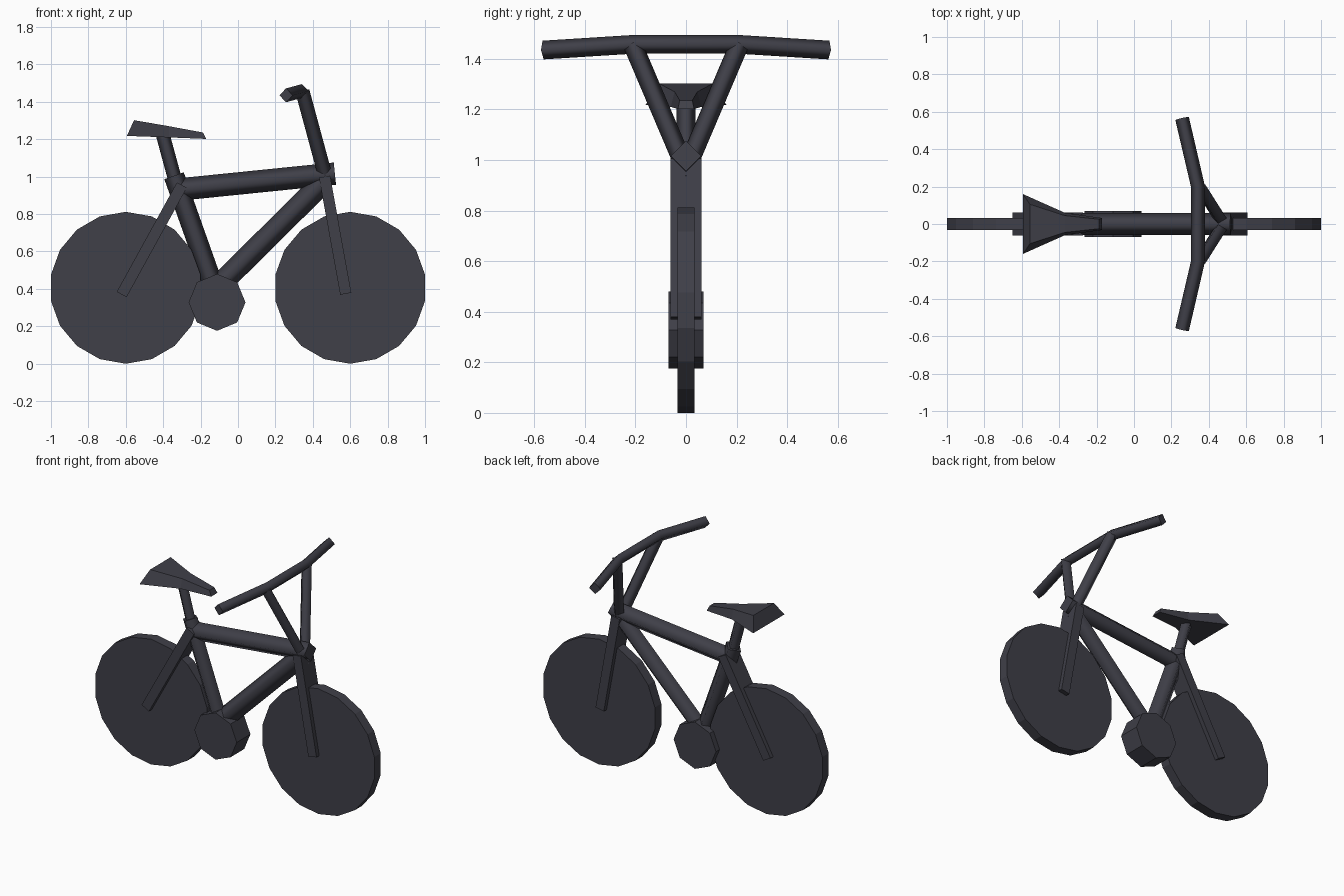
import bpy, bmesh, math
from mathutils import Vector

if "Cube" in bpy.data.objects:
    bpy.data.objects.remove(bpy.data.objects["Cube"])

mat = bpy.data.materials.new("dark_grey")
mat.diffuse_color = (0.05, 0.05, 0.065, 1)
mat.use_nodes = True
mat.node_tree.nodes["Principled BSDF"].inputs["Base Color"].default_value = mat.diffuse_color


def finish(name, bm, smooth_sides=False):
    bmesh.ops.recalc_face_normals(bm, faces=bm.faces)
    me = bpy.data.meshes.new(name)
    bm.to_mesh(me)
    bm.free()
    me.materials.append(mat)
    ob = bpy.data.objects.new(name, me)
    bpy.context.collection.objects.link(ob)
    return ob


def loft(name, rings, smooth=False):
    """Skin equal-sized point rings and cap both ends."""
    bm = bmesh.new()
    vs = [[bm.verts.new(p) for p in r] for r in rings]
    n = len(rings[0])
    for a, b in zip(vs, vs[1:]):
        for i in range(n):
            j = (i + 1) % n
            bm.faces.new((a[i], a[j], b[j], b[i])).smooth = smooth
    bm.faces.new(vs[0][::-1])
    bm.faces.new(vs[-1])
    return finish(name, bm)


def tube(name, path, r, side=(0, 1, 0)):
    """Four-sided tube with mitred bends, one corner pointing sideways."""
    pts = [Vector(p) for p in path]
    rings = []
    for i, p in enumerate(pts):
        t = (pts[min(i + 1, len(pts) - 1)] - pts[max(i - 1, 0)]).normalized()
        s = Vector(side)
        s = (s - t * s.dot(t)).normalized()
        u = t.cross(s)
        rings.append([p + s * r, p + u * r, p - s * r, p - u * r])
    return loft(name, rings, True)


def disc(name, x, z, r, half, n):
    rings = [[(x + r * math.sin(2 * math.pi * i / n), y,
               z + r * math.cos(2 * math.pi * i / n)) for i in range(n)]
             for y in (-half, half)]
    return loft(name, rings)


def slab(name, a, b, w, half):
    """Flat bar between two (x, z) points, w wide and 2*half deep."""
    a, b = Vector((a[0], 0, a[1])), Vector((b[0], 0, b[1]))
    s = (b - a).normalized().cross(Vector((0, 1, 0))) * w / 2
    y = Vector((0, half, 0))
    return loft(name, [[p + s + y, p + s - y, p - s - y, p - s + y] for p in (a, b)])


# wheels and crank case
for name, x in (("rear_wheel", -0.6), ("front_wheel", 0.6)):
    disc(name, x, 0.406, 0.406, 0.033, 18)
disc("crank_case", -0.112, 0.328, 0.152, 0.07, 8)

# frame tubes
tube("top_tube", [(-0.31, 0, 0.932), (0.518, 0, 1.016)], 0.06)
tube("down_tube", [(-0.10, 0, 0.42), (0.465, 0, 0.98)], 0.06)
tube("seat_tube", [(-0.342, 0, 1.005), (-0.12, 0, 0.38)], 0.055)
tube("seat_post", [(-0.405, 0, 1.235), (-0.333, 0, 0.97)], 0.037)

# fork and rear stay
slab("fork", (0.463, 1.0), (0.576, 0.374), 0.06, 0.061)
slab("rear_stay", (-0.30, 0.955), (-0.622, 0.37), 0.06, 0.061)

# handlebar and its two supports
tube("handlebar", [(0.257, -0.565, 1.435), (0.342, -0.2, 1.458),
                   (0.342, 0.2, 1.458), (0.257, 0.565, 1.435)], 0.037, (1, 0, 0))
for name, s in (("handlebar_support_right", -1), ("handlebar_support_left", 1)):
    tube(name, [(0.472, s * 0.01, 0.985), (0.345, s * 0.21, 1.455)], 0.038)

# saddle: (bottom x, z, half width, top x, z, half width) from rear to nose
sections = [(-0.594, 1.218, 0.16, -0.556, 1.302, 0.105),
            (-0.37, 1.21, 0.06, -0.37, 1.27, 0.045),
            (-0.17, 1.202, 0.032, -0.187, 1.236, 0.025)]
loft("seat", [[(bx, -bw, bz), (bx, bw, bz), (tx, tw, tz), (tx, -tw, tz)]
              for bx, bz, bw, tx, tz, tw in sections])
